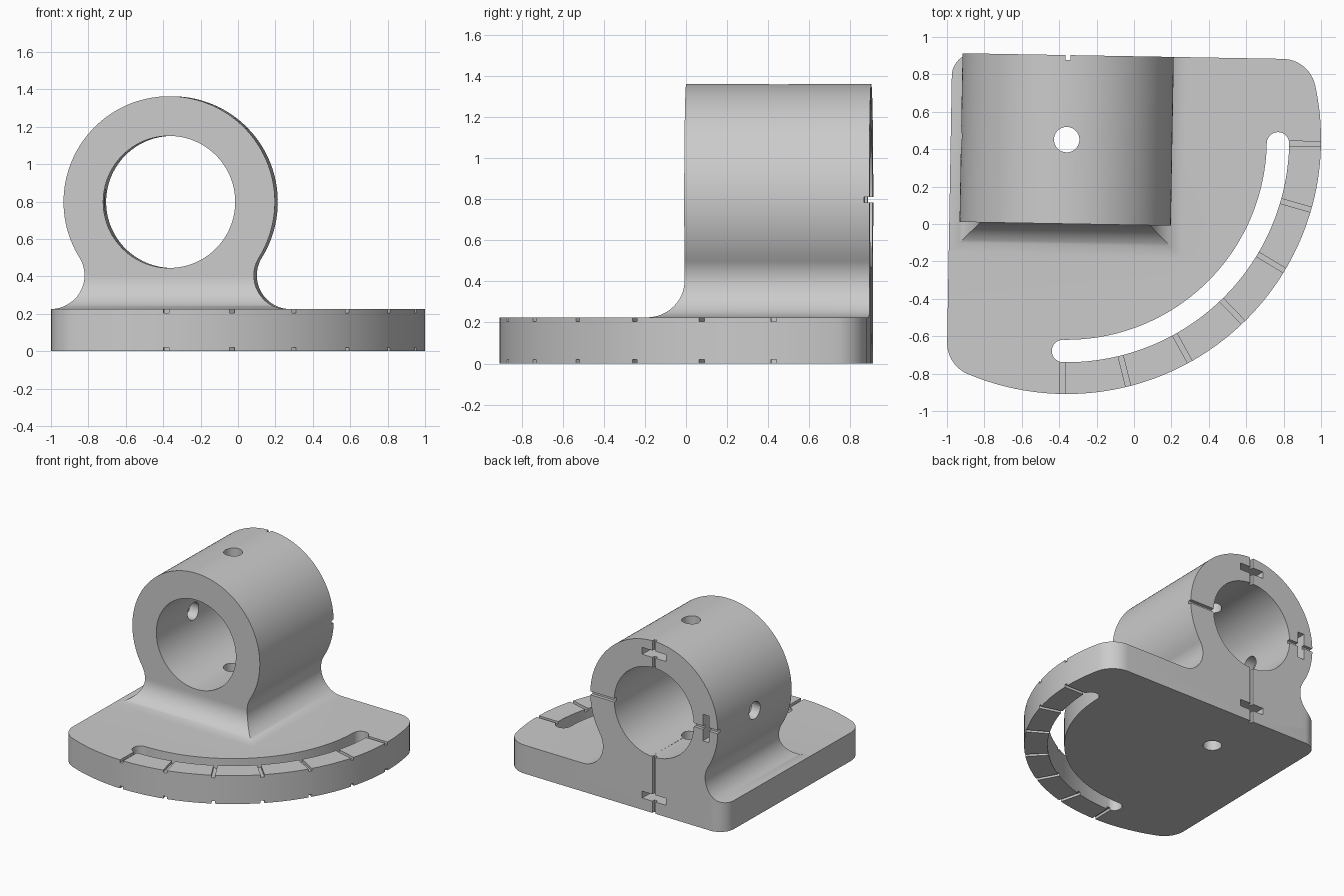
import bpy, bmesh
from math import sin, cos, pi, radians, sqrt, atan2
from mathutils import Matrix, Vector

cube = bpy.data.objects.get("Cube")
if cube:
    bpy.data.objects.remove(cube, do_unlink=True)

# Main dimensions, measured from the bearing centre
BACK, FRONT, LEFT = 0.452, -0.45, -0.62
PLATE, R_PLATE, SLOT_R, SLOT_W = 0.225, 1.36, 1.13, 0.06
AXIS, R_OUT, R_BORE, R_HOLE = 0.798, 0.565, 0.353, 0.068
R_FIL, MARK = 0.18, 0.027
FIL_Z = PLATE + R_FIL
FIL_X = sqrt((R_OUT + R_FIL) ** 2 - (AXIS - FIL_Z) ** 2)

grey = bpy.data.materials.new("plain grey")
grey.use_nodes = True
colour = (0.6, 0.6, 0.6, 1)
grey.diffuse_color = colour
grey.node_tree.nodes["Principled BSDF"].inputs["Base Color"].default_value = colour


def arc(cx, cy, r, a, b, n):
    return [(cx + r * cos(a + (b - a) * i / n), cy + r * sin(a + (b - a) * i / n)) for i in range(n + 1)]


def loft(name, rings):
    """Solid skinned through rings that have equal point counts."""
    bm = bmesh.new()
    loops = [[bm.verts.new(p) for p in ring] for ring in rings]
    for lo, hi in zip(loops, loops[1:]):
        for i in range(len(lo)):
            j = (i + 1) % len(lo)
            bm.faces.new((lo[i], lo[j], hi[j], hi[i]))
    bm.faces.new(loops[0][::-1])
    bm.faces.new(loops[-1])
    bmesh.ops.recalc_face_normals(bm, faces=bm.faces)
    mesh = bpy.data.meshes.new(name)
    bm.to_mesh(mesh)
    bm.free()
    obj = bpy.data.objects.new(name, mesh)
    bpy.context.collection.objects.link(obj)
    return obj


def upright(name, outline, z0, z1):
    return loft(name, [[(x, y, z) for x, y in outline] for z in (z0, z1)])


def lengthwise(name, outline, y0, y1):
    return loft(name, [[(x, y, z) for x, z in outline] for y in (y0, y1)])


def box(name, x0, x1, y0, y1, z0, z1):
    return upright(name, [(x0, y0), (x1, y0), (x1, y1), (x0, y1)], z0, z1)


def combine(target, tool, operation):
    mod = target.modifiers.new("combine", "BOOLEAN")
    mod.solver, mod.operation, mod.object = "EXACT", operation, tool
    bpy.context.view_layer.objects.active = target
    bpy.ops.object.modifier_apply(modifier=mod.name)
    bpy.data.objects.remove(tool, do_unlink=True)


# Quadrant plate outline with rounded corners
inner = R_PLATE - R_FIL
cy1 = BACK - R_FIL
cx1 = sqrt(inner ** 2 - cy1 ** 2)
cx2 = LEFT + R_FIL
cy2 = -sqrt(inner ** 2 - cx2 ** 2)
a1, a2 = atan2(cy1, cx1), atan2(cy2, cx2)
r3 = 0.12
outline = (arc(cx1, cy1, R_FIL, pi / 2, a1, 12)
           + arc(0, 0, R_PLATE, a1, a2, 80)[1:-1]
           + arc(cx2, cy2, R_FIL, a2, -pi, 12)
           + arc(LEFT + r3, BACK - r3, r3, pi, pi / 2, 10))
body = upright("bearing_bracket", outline, 0, PLATE)

# Flared foot, mitred at the front corners and trimmed to the plate
rings = []
for i in range(-1, 17):
    z = PLATE + R_FIL * (1 - cos(pi / 2 * i / 16)) if i >= 0 else PLATE / 2
    t = min(FIL_Z - z, R_FIL)
    x = FIL_X - sqrt(max(0, R_FIL ** 2 - t ** 2))
    y = FRONT - (x - FIL_X + R_FIL)
    rings.append([(-x, y, z), (x, y, z), (x, BACK + 0.2, z), (-x, BACK + 0.2, z)])
foot = loft("flared_foot", rings)
combine(foot, upright("trim", outline, 0, 1), "INTERSECT")
combine(body, foot, "UNION")

# Bearing barrel with its concave neck
t = atan2(AXIS - FIL_Z, FIL_X)
neck = arc(FIL_X, FIL_Z, R_FIL, pi, pi - t, 12)
profile = ([(neck[0][0], PLATE / 2)] + neck
           + arc(0, AXIS, R_OUT, -t, pi + t, 96)[1:-1]
           + [(-x, z) for x, z in reversed(neck)] + [(-neck[0][0], PLATE / 2)])
combine(body, lengthwise("barrel", profile, FRONT, BACK), "UNION")

# Bore and screw holes (top to bottom, and on one side)
cutters = [lengthwise("bore", arc(0, AXIS, R_BORE, 0, 2 * pi, 96)[:-1], -1, 1)]
ring = arc(0, 0, R_HOLE, 0, 2 * pi, 40)[:-1]
cutters.append(upright("upright_hole", ring, -0.2, 1.6))
cutters.append(loft("side_hole", [[(x, u, AXIS + w) for u, w in ring] for x in (-0.8, -0.1)]))

# Curved adjusting slot
slot = (arc(0, 0, SLOT_R + SLOT_W, 0, -pi / 2, 60)
        + arc(0, -SLOT_R, SLOT_W, -pi / 2, -3 * pi / 2, 14)[1:-1]
        + arc(0, 0, SLOT_R - SLOT_W, -pi / 2, 0, 60)
        + arc(SLOT_R, 0, SLOT_W, -pi, -2 * pi, 14)[1:-1])
cutters.append(upright("curved_slot", slot, -0.1, 0.4))

# Degree marks above and below the slot rim
h = MARK / 2
for i in range(7):
    for z0, z1 in ((-0.1, 0.02), (PLATE - 0.02, PLATE + 0.05)):
        mark = box("mark", SLOT_R, 1.45, -h, h, z0, z1)
        mark.data.transform(Matrix.Rotation(radians(-15 * i), 4, "Z"))
        cutters.append(mark)

# Alignment marks on the back face
d = BACK - 0.025
cutters.append(box("back_mark_up", -h, h, d, 0.6, AXIS + 0.2, 1.5))
cutters.append(box("back_mark_down", -h, h, d, 0.6, -0.1, AXIS - 0.2))
for s in (-1, 1):
    xs = sorted((s * 0.2, s * 0.7))
    cutters.append(box("back_mark_side", *xs, d, 0.6, AXIS - h, AXIS + h))

# Nut slots reaching the screw holes from the back
reach, half, thin = -0.11, 0.105, 0.027
for z in (AXIS + 0.46, 0.12):
    cutters.append(box("nut_slot", -half, half, reach, 0.6, z - thin, z + thin))
cutters.append(box("side_nut_slot", -0.46 - thin, -0.46 + thin, reach, 0.6, AXIS - half, AXIS + half))

for cutter in cutters:
    combine(body, cutter, "DIFFERENCE")

# Finish: colour, smooth shading, final placement
body.data.materials.clear()
body.data.materials.append(grey)
for face in body.data.polygons:
    face.material_index = 0
body.data.transform(Matrix.Translation(Vector((-0.36, 0.451, 0))) @ Matrix.Rotation(radians(-1), 4, "Z"))
bpy.ops.object.select_all(action="DESELECT")
body.select_set(True)
bpy.context.view_layer.objects.active = body
bpy.ops.object.shade_smooth_by_angle(angle=radians(30))
